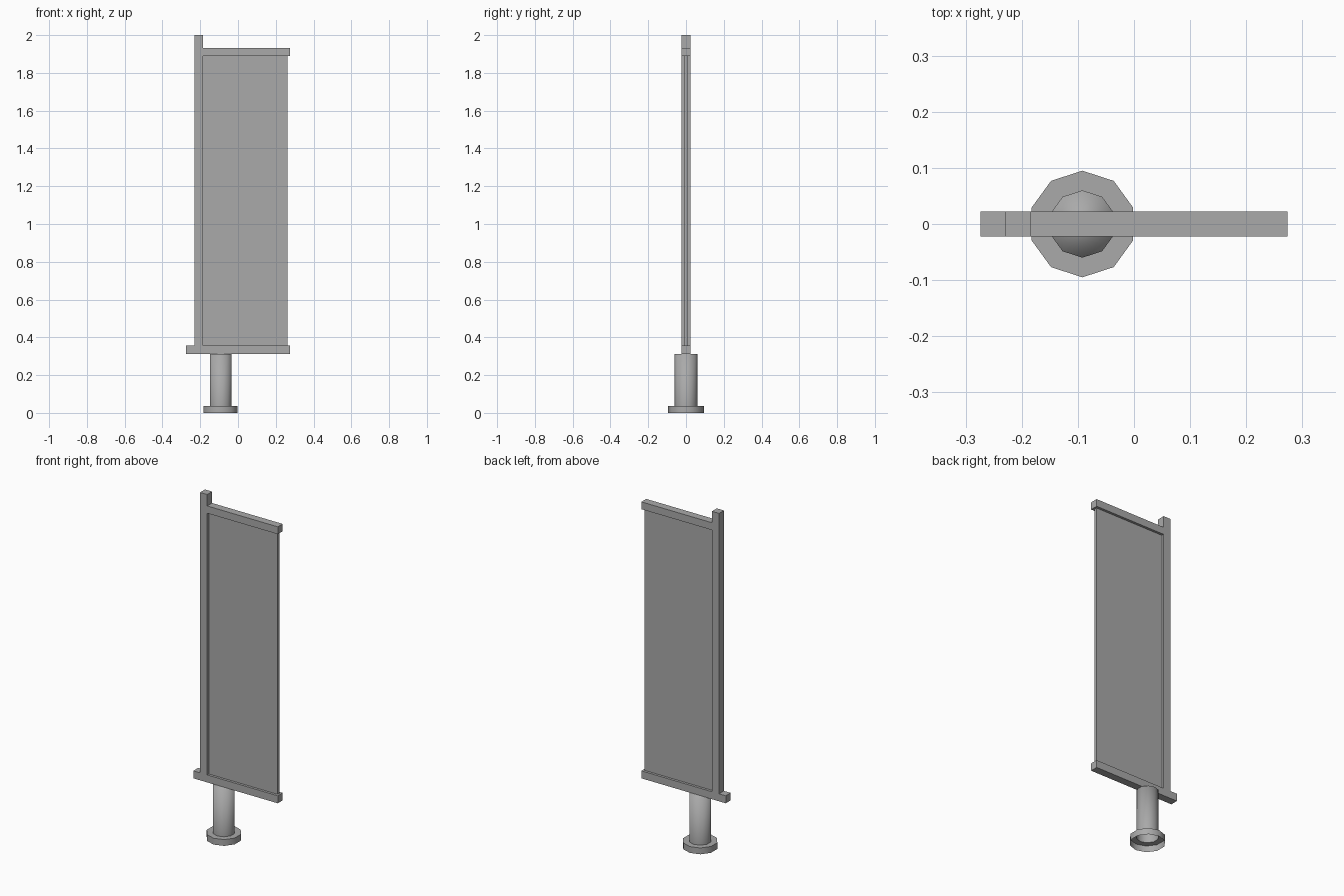
import bpy
import bmesh

old = bpy.data.objects.get("Cube")
if old:
    bpy.data.objects.remove(old, do_unlink=True)

GREY = (0.4, 0.4, 0.4, 1)
grey = bpy.data.materials.new("plain grey")
grey.diffuse_color = GREY
grey.use_nodes = True
grey.node_tree.nodes["Principled BSDF"].inputs["Base Color"].default_value = GREY

SIDES = 10
STAND_X = -0.092
TUBE_R, FOOT_R = 0.06, 0.095
FOOT_H, TUBE_TOP = 0.037, 0.313
BAR = 0.0225  # half thickness of the frame bars


def add_object(name, bm):
    mesh = bpy.data.meshes.new(name)
    bm.to_mesh(mesh)
    bm.free()
    mesh.materials.append(grey)
    obj = bpy.data.objects.new(name, mesh)
    bpy.context.collection.objects.link(obj)
    return obj


def box(name, x0, x1, z0, z1, half_depth):
    bm = bmesh.new()
    bmesh.ops.create_cube(bm, size=1)
    bmesh.ops.scale(bm, vec=(x1 - x0, 2 * half_depth, z1 - z0), verts=bm.verts)
    bmesh.ops.translate(bm, vec=((x0 + x1) / 2, 0, (z0 + z1) / 2), verts=bm.verts)
    return add_object(name, bm)


def ring(bm, radius, z):
    made = bmesh.ops.create_circle(bm, segments=SIDES, radius=radius)["verts"]
    bmesh.ops.translate(bm, vec=(STAND_X, 0, z), verts=made)
    return made


def shell(name, profile, cap=False):
    """Open shell of stacked rings, optionally closed at the last ring."""
    bm = bmesh.new()
    rings = [ring(bm, r, z) for r, z in profile]
    for low, high in zip(rings, rings[1:]):
        for i in range(SIDES):
            j = (i + 1) % SIDES
            bm.faces.new((low[i], low[j], high[j], high[i]))
    if cap:
        bm.faces.new(rings[-1])
    bmesh.ops.recalc_face_normals(bm, faces=bm.faces)
    # normals must point away from the stand axis
    bm.faces.ensure_lookup_table()
    side = bm.faces[0]
    centre = side.calc_center_median()
    if side.normal.x * (centre.x - STAND_X) + side.normal.y * centre.y < 0:
        bmesh.ops.reverse_faces(bm, faces=bm.faces)
    return add_object(name, bm)


# Stand: hollow foot with a flat collar, and the tube above it
foot = shell("foot", [(FOOT_R, 0), (FOOT_R, FOOT_H), (TUBE_R, FOOT_H)])
tube = shell("stand_tube", [(TUBE_R, FOOT_H), (TUBE_R, TUBE_TOP)], cap=True)
for face in tube.data.polygons:
    face.use_smooth = True
for face in foot.data.polygons:
    face.use_smooth = abs(face.normal.z) < 0.5
for edge in foot.data.edges:
    ends = [foot.data.vertices[v].co.z for v in edge.vertices]
    edge.use_edge_sharp = min(ends) > FOOT_H / 2

# Frame: bottom rail, upright pole and top rail
box("bottom_rail", -0.274, 0.274, 0.312, 0.356, BAR)
box("upright_pole", -0.23, -0.184, 0.356, 2.0, BAR)
box("top_rail", -0.184, 0.274, 1.89, 1.933, BAR)

# Thin banner panel held between the rails
box("banner_panel", -0.184, 0.262, 0.356, 1.89, 0.008)
